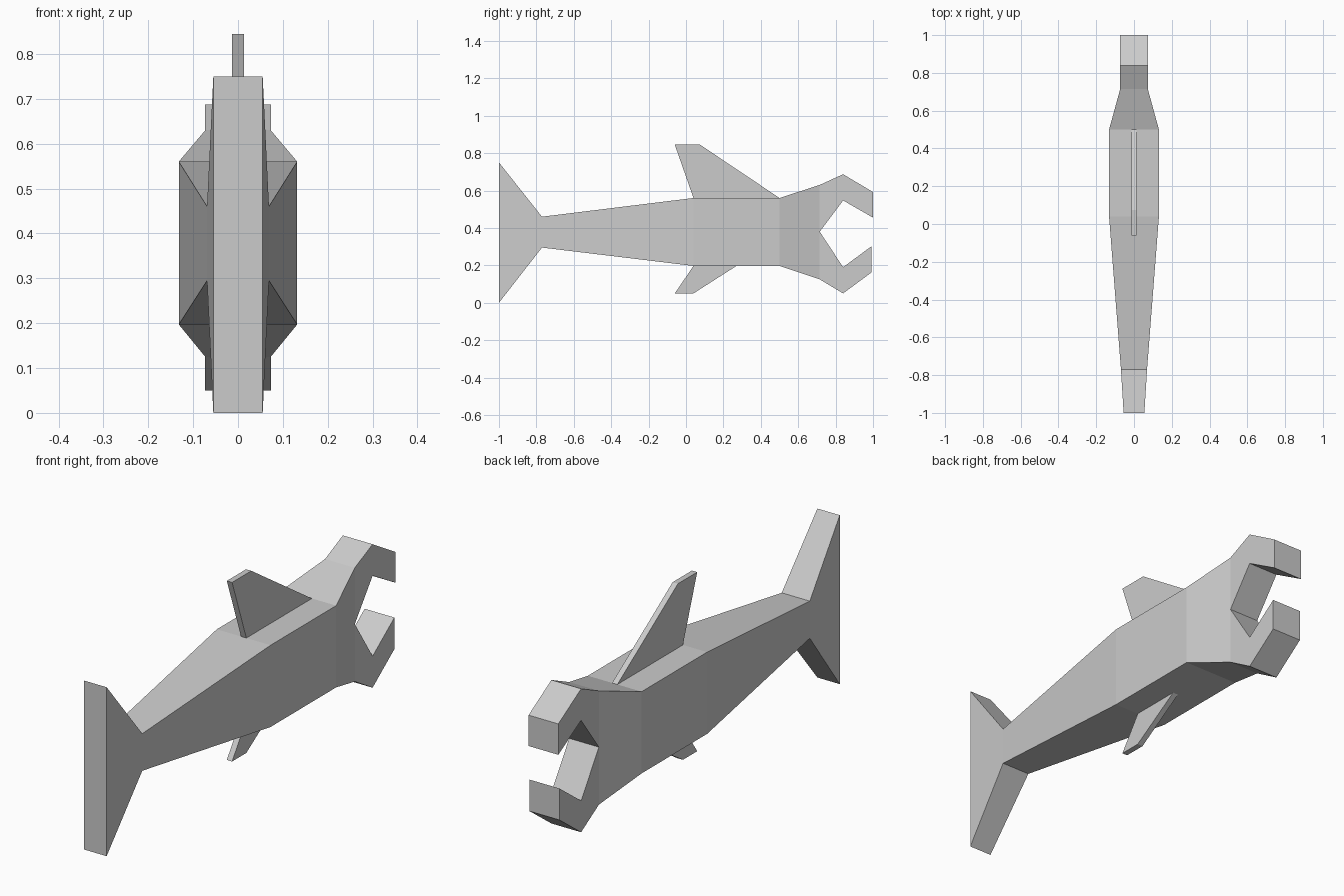
import bpy
import bmesh

cube = bpy.data.objects.get("Cube")
if cube:
    bpy.data.objects.remove(cube, do_unlink=True)

grey = bpy.data.materials.new("light grey")
grey.use_nodes = True
colour = (0.6, 0.6, 0.6, 1)
grey.diffuse_color = colour
grey.node_tree.nodes["Principled BSDF"].inputs["Base Color"].default_value = colour


def build_slab(name, panels, half_width):
    """Side panels given as (y, z) outlines, mirrored and joined around the rim."""
    bm = bmesh.new()
    left, right = {}, {}
    for panel in panels:
        for y, z in panel:
            if (y, z) not in left:
                w = half_width(y)
                left[y, z] = bm.verts.new((w, y, z))
                right[y, z] = bm.verts.new((-w, y, z))
        bm.faces.new([left[p] for p in panel])
        bm.faces.new([right[p] for p in reversed(panel)])
    twin = {left[p]: right[p] for p in left}
    rim = [e for e in bm.edges if e.is_boundary and e.verts[0] in twin]
    for edge in rim:
        a, b = edge.verts
        bm.faces.new((a, b, twin[b], twin[a]))
    bmesh.ops.recalc_face_normals(bm, faces=bm.faces)
    mesh = bpy.data.meshes.new(name)
    bm.to_mesh(mesh)
    bm.free()
    mesh.materials.append(grey)
    obj = bpy.data.objects.new(name, mesh)
    bpy.context.collection.objects.link(obj)
    return obj


# Body stations from tail to nose: y -> half width
stations = [(-1, 0.055), (-0.77, 0.069), (0.04, 0.132),
            (0.5, 0.132), (0.715, 0.073), (1, 0.073)]


def body_width(y):
    for (y0, w0), (y1, w1) in zip(stations, stations[1:]):
        if y <= y1:
            return w0 + (w1 - w0) * (y - y0) / (y1 - y0)
    return stations[-1][1]


# Top and bottom outlines, tail to the back of the jaws
top = [(-1, 0.75), (-0.77, 0.46), (0.04, 0.56), (0.5, 0.56), (0.715, 0.63)]
bottom = [(-1, 0), (-0.77, 0.295), (0.04, 0.197), (0.5, 0.197), (0.715, 0.125)]
mouth = (0.715, 0.38)

panels = [[bottom[i], bottom[i + 1], top[i + 1], top[i]] for i in range(4)]
panels[3].insert(2, mouth)

# Jaws: outer and inner outlines from the corner of the mouth to the tip
upper_outer = [top[-1], (0.84, 0.687), (1, 0.592)]
upper_inner = [mouth, (0.84, 0.547), (1, 0.455)]
lower_outer = [bottom[-1], (0.84, 0.05), (0.993, 0.163)]
lower_inner = [mouth, (0.84, 0.19), (0.993, 0.303)]
for low, high in ((upper_inner, upper_outer), (lower_outer, lower_inner)):
    for i in range(2):
        panels.append([low[i], low[i + 1], high[i + 1], high[i]])

build_slab("body_with_tail_and_jaws", panels, body_width)

# Thin centre fins
build_slab("dorsal_fin",
           [[(0.04, 0.56), (0.5, 0.56), (0.075, 0.845), (-0.06, 0.845)]],
           lambda y: 0.013)
build_slab("belly_fin",
           [[(0.04, 0.197), (-0.06, 0.05), (0.04, 0.05), (0.27, 0.197)]],
           lambda y: 0.013)
